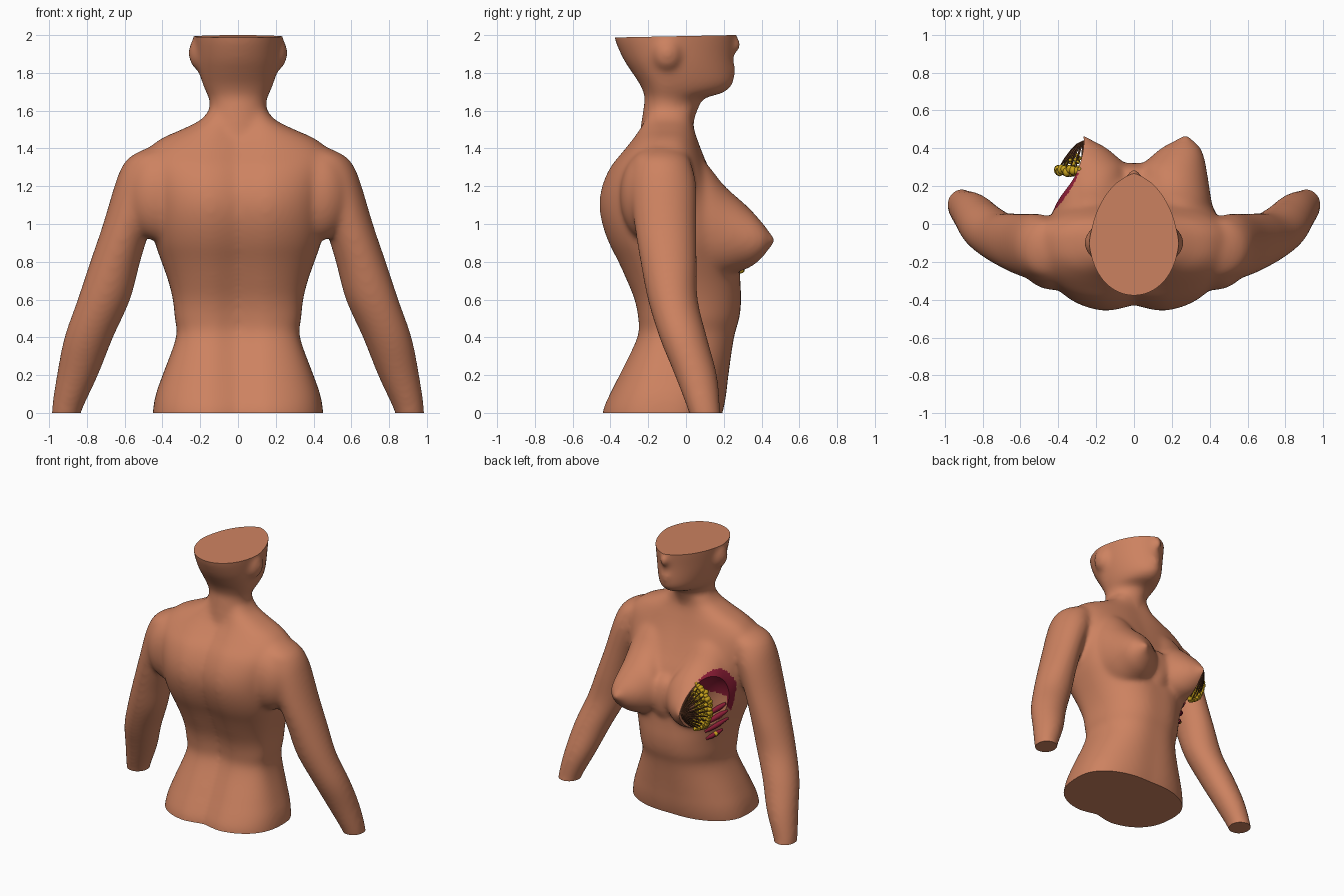
import bpy, bmesh, math, random
from mathutils import Vector

if "Cube" in bpy.data.objects:
    bpy.data.objects.remove(bpy.data.objects["Cube"])
random.seed(4)


def material(name, rgb):
    m = bpy.data.materials.new(name)
    m.diffuse_color = (*rgb, 1)
    m.use_nodes = True
    m.node_tree.nodes["Principled BSDF"].inputs["Base Color"].default_value = m.diffuse_color
    return m


SKIN = material("skin", (0.61, 0.224, 0.118))
MUSCLE = material("muscle red", (0.26, 0.012, 0.036))
FAT = material("fat yellow", (0.58, 0.36, 0.012))
DUCT = material("duct brown", (0.10, 0.035, 0.015))


def spow(v, p):
    return math.copysign(abs(v) ** p, v)


def smooth_rows(rows, n=5):
    """Catmull-Rom interpolation of station rows."""
    out = []
    for i in range(len(rows) - 1):
        a, b, c, d = (rows[min(max(i + k, 0), len(rows) - 1)] for k in (-1, 0, 1, 2))
        for s in range(n):
            t = s / n
            out.append([0.5 * (2 * q + (r - p) * t + (2 * p - 5 * q + 4 * r - u) * t * t
                               + (3 * q - p - 3 * r + u) * t ** 3) for p, q, r, u in zip(a, b, c, d)])
    return out + [list(rows[-1])]


def loft(bm, rings):
    vs = [[bm.verts.new(p) for p in ring] for ring in rings]
    n = len(vs[0])
    faces = [bm.faces.new((a[i], a[(i + 1) % n], b[(i + 1) % n], b[i]))
             for a, b in zip(vs, vs[1:]) for i in range(n)]
    faces += [bm.faces.new(vs[0]), bm.faces.new(vs[-1])]
    bmesh.ops.recalc_face_normals(bm, faces=faces)


def angles(n=56):
    return [2 * math.pi * i / n for i in range(n)]


def trunk(bm, rows, cy, e_back, e_front, groove):
    """Stations: z, half width, back y, front y."""
    rings = []
    for z, w, yb, yf in smooth_rows(rows):
        ring = []
        for a in angles():
            s = math.sin(a)
            e = e_front if s > 0 else e_back
            x = w * spow(math.cos(a), 2 / e)
            y = cy + (yf - cy if s > 0 else cy - yb) * spow(s, 2 / e)
            dip = math.exp(-(x / 0.09) ** 2) * groove
            ring.append((x, y + (dip if s < 0 else -dip * 0.2), z))
        rings.append(ring)
    loft(bm, rings)


def ellipsoid(bm, c, r, seg=20):
    res = bmesh.ops.create_uvsphere(bm, u_segments=seg, v_segments=max(6, seg // 2), radius=1)
    for v in res["verts"]:
        v.co = Vector(c) + Vector((v.co.x * r[0], v.co.y * r[1], v.co.z * r[2]))


def make(name, bm, mat):
    me = bpy.data.meshes.new(name)
    bm.to_mesh(me)
    bm.free()
    me.materials.append(mat)
    ob = bpy.data.objects.new(name, me)
    bpy.context.collection.objects.link(ob)
    return ob


def select(ob):
    bpy.ops.object.select_all(action='DESELECT')
    ob.select_set(True)
    bpy.context.view_layer.objects.active = ob


def finish(ob):
    select(ob)
    bpy.ops.object.shade_smooth_by_angle(angle=math.radians(40))


# Torso with shoulder slope
bm = bmesh.new()
trunk(bm, [(-0.06, .455, -.46, .18), (0.02, .45, -.45, .205), (0.1, .435, -.415, .22),
           (0.2, .40, -.365, .232), (0.4, .328, -.27, .262), (0.5, .335, -.265, .29),
           (0.6, .345, -.285, .30), (0.7, .37, -.325, .295), (0.8, .405, -.37, .293),
           (0.9, .44, -.42, .293), (1.0, .46, -.455, .27), (1.1, .47, -.47, .23),
           (1.2, .485, -.455, .175), (1.3, .50, -.41, .125), (1.38, .49, -.345, .09),
           (1.45, .41, -.29, .065), (1.5, .30, -.26, .05), (1.55, .20, -.24, .045),
           (1.6, .155, -.225, .055)], -.09, 2.6, 2.3, .042)
# Neck and head
trunk(bm, [(1.45, .17, -.25, .03), (1.55, .16, -.235, .045), (1.62, .15, -.225, .07),
           (1.665, .155, -.218, .10), (1.695, .168, -.225, .20), (1.74, .187, -.245, .25),
           (1.8, .205, -.285, .255), (1.86, .218, -.325, .252), (1.92, .226, -.355, .254),
           (1.98, .232, -.378, .26), (2.06, .236, -.39, .265)], -.1, 2.0, 1.75, 0)
ellipsoid(bm, (0, .245, 1.95), (.034, .05, .05))
ellipsoid(bm, (0, .238, 1.83), (.05, .028, .014))
ellipsoid(bm, (0, .238, 1.795), (.04, .028, .014))
# Flesh between the breasts
ellipsoid(bm, (0, .24, .90), (.12, .085, .17))
for s in (-1, 1):
    # Ear
    ellipsoid(bm, (s * .20, -.10, 1.905), (.064, .08, .095))
    # Arm: z, centre x, centre y, radius x, radius y
    arm = [(-.06, .915, .11, .07, .08), (0.02, .905, .095, .082, .088), (.2, .85, .052, .11, .113),
           (.4, .79, -.015, .13, .127), (.6, .71, -.07, .14, .133), (.8, .65, -.092, .133, .15),
           (1.0, .585, -.11, .13, .165), (1.2, .515, -.12, .14, .175), (1.3, .48, -.125, .137, .16),
           (1.36, .445, -.13, .122, .14), (1.405, .41, -.13, .065, .08)]
    loft(bm, [[(s * (cx + rx * math.cos(a)), cy + ry * math.sin(a), z) for a in angles(36)]
              for z, cx, cy, rx, ry in smooth_rows(arm)])
    # Breast: y, centre x, centre z, radius x, radius z
    breast = [(.0, .22, 1.05, .20, .34), (.1, .222, 1.025, .19, .305), (.2, .218, .967, .18, .24),
              (.3, .21, .935, .172, .182), (.36, .232, .92, .138, .138), (.41, .252, .914, .096, .087),
              (.438, .264, .914, .052, .05), (.468, .27, .916, .02, .02)]
    loft(bm, [[(s * (cx + rx * math.cos(a)), y, cz + rz * math.sin(a)) for a in angles(40)]
              for y, cx, cz, rx, rz in smooth_rows(breast)])
    # Back of the shoulder
    ellipsoid(bm, (s * .42, -.20, 1.15), (.175, .15, .24), 32)
body = make("body", bm, SKIN)

# Fuse and smooth the body
select(body)
rm = body.modifiers.new("fuse", 'REMESH')
rm.mode, rm.voxel_size = 'VOXEL', 0.013
sm = body.modifiers.new("soften", 'SMOOTH')
sm.factor, sm.iterations = 0.5, 30
for m in ("fuse", "soften"):
    bpy.ops.object.modifier_apply(modifier=m)

# Flat cuts at head, hips and wrists
bm = bmesh.new()
bm.from_mesh(body.data)
for co, no in (((0, 0, 0.0), (0, 0, -1)), ((0, 0, 1.995), (0, -.02, 1))):
    bmesh.ops.bisect_plane(bm, geom=bm.verts[:] + bm.edges[:] + bm.faces[:], dist=1e-5,
                           plane_co=co, plane_no=no, clear_outer=True)
    bmesh.ops.holes_fill(bm, edges=[e for e in bm.edges if e.is_boundary], sides=0)
bmesh.ops.recalc_face_normals(bm, faces=bm.faces)
bm.to_mesh(body.data)
bm.free()

# Window cut into one breast
C, R, P = Vector((-.46, .36, .895)), Vector((.20, .285, .31)), 2.5
bm = bmesh.new()
bmesh.ops.create_uvsphere(bm, u_segments=110, v_segments=80, radius=1)
for v in bm.verts:
    k = sum(abs(c) ** P for c in v.co) ** (-1 / P)
    v.co = Vector([C[i] + R[i] * v.co[i] * k for i in range(3)])
cutter = make("window_cutter", bm, SKIN)
cutter.hide_render = True
select(body)
bo = body.modifiers.new("window", 'BOOLEAN')
bo.operation, bo.solver, bo.object = 'DIFFERENCE', 'EXACT', cutter
bpy.ops.object.modifier_apply(modifier="window")
bpy.data.objects.remove(cutter)

# Muscle colour on the exposed chest wall
me = body.data
me.materials.clear()
me.materials.append(SKIN)
me.materials.append(MUSCLE)
for f in me.polygons:
    p = f.center
    oval = ((p.x + .36) / .105) ** 2 + ((p.z - .91) / .265) ** 2 < 1
    zone = oval and p.x < -.268 and .03 < p.y < .27
    upper = p.z > .97 + 0.5 * (p.x + .36) or p.x < -.40
    f.material_index = int(zone and upper)
finish(body)


def tube(name, paths, mat, r):
    cu = bpy.data.curves.new(name, 'CURVE')
    cu.dimensions, cu.bevel_depth, cu.bevel_resolution, cu.use_fill_caps = '3D', r, 1, True
    for pts in paths:
        sp = cu.splines.new('POLY')
        sp.points.add(len(pts) - 1)
        for i, (q, p) in enumerate(zip(sp.points, pts)):
            q.co = (*p, 1)
            q.radius = 0.6 + 0.7 * math.sin(math.pi * i / (len(pts) - 1))
    cu.materials.append(mat)
    ob = bpy.data.objects.new(name, cu)
    bpy.context.collection.objects.link(ob)


def on_wall(x, z):
    """Point of the chest wall seen from the chest side."""
    hit, loc, _, _ = body.ray_cast((x, 1, z), (0, -1, 0))
    return loc if hit and .0 < loc.y < .29 else None


# Muscle slips over the ribs
slips = []
for z in (.72, .78, .84, .90):
    pts = [on_wall(-.395 + .11 * t, z - .09 * t) for t in (0, .15, .3, .45, .6, .8, 1)]
    pts = [p for p in pts if p]
    if len(pts) > 2:
        slips.append(pts)
tube("rib_muscle_slips", slips, MUSCLE, .016)

# Milk ducts fanning from the nipple, with small lobules at their ends
bm = bmesh.new()
paths = []
for layer, (reach, count) in enumerate(((1.0, 13), (.72, 10), (.45, 7))):
    for i in range(count):
        a = math.radians(95 + 170 * i / (count - 1))
        path = []
        for t in (0, .25, .5, .75, 1):
            d = t * reach
            path.append((-.265 + .135 * d * math.cos(a), .44 - .15 * d ** 1.5 - .02 * layer * t,
                         .92 + .165 * d * math.sin(a)))
        paths.append(path)
        for k in range(2):
            j = [random.uniform(-.012, .012) for _ in range(3)]
            s = random.uniform(.008, .013)
            ellipsoid(bm, [p + q for p, q in zip(path[-1], j)], (s, s, s * 1.4), 8)
tube("milk_ducts", paths, DUCT, .0042)
finish(make("gland_lobules", bm, FAT))

# Disc of fat pads behind the ducts and one below the ribs
bm = bmesh.new()
for q, count in ((.2, 4), (.4, 8), (.6, 12), (.8, 16), (1.0, 20)):
    for i in range(count):
        a = math.radians(90 + 180 * (i + .5) / count)
        s = random.uniform(.017, .023)
        ellipsoid(bm, (-.272 + .13 * q * math.cos(a), .28 + random.uniform(-.01, .01),
                       .92 + .165 * q * math.sin(a)), (s, s * 1.2, s), 8)
low = on_wall(-.32, .66)
if low:
    ellipsoid(bm, low, (.03, .015, .02), 10)
finish(make("fat_pads", bm, FAT))
